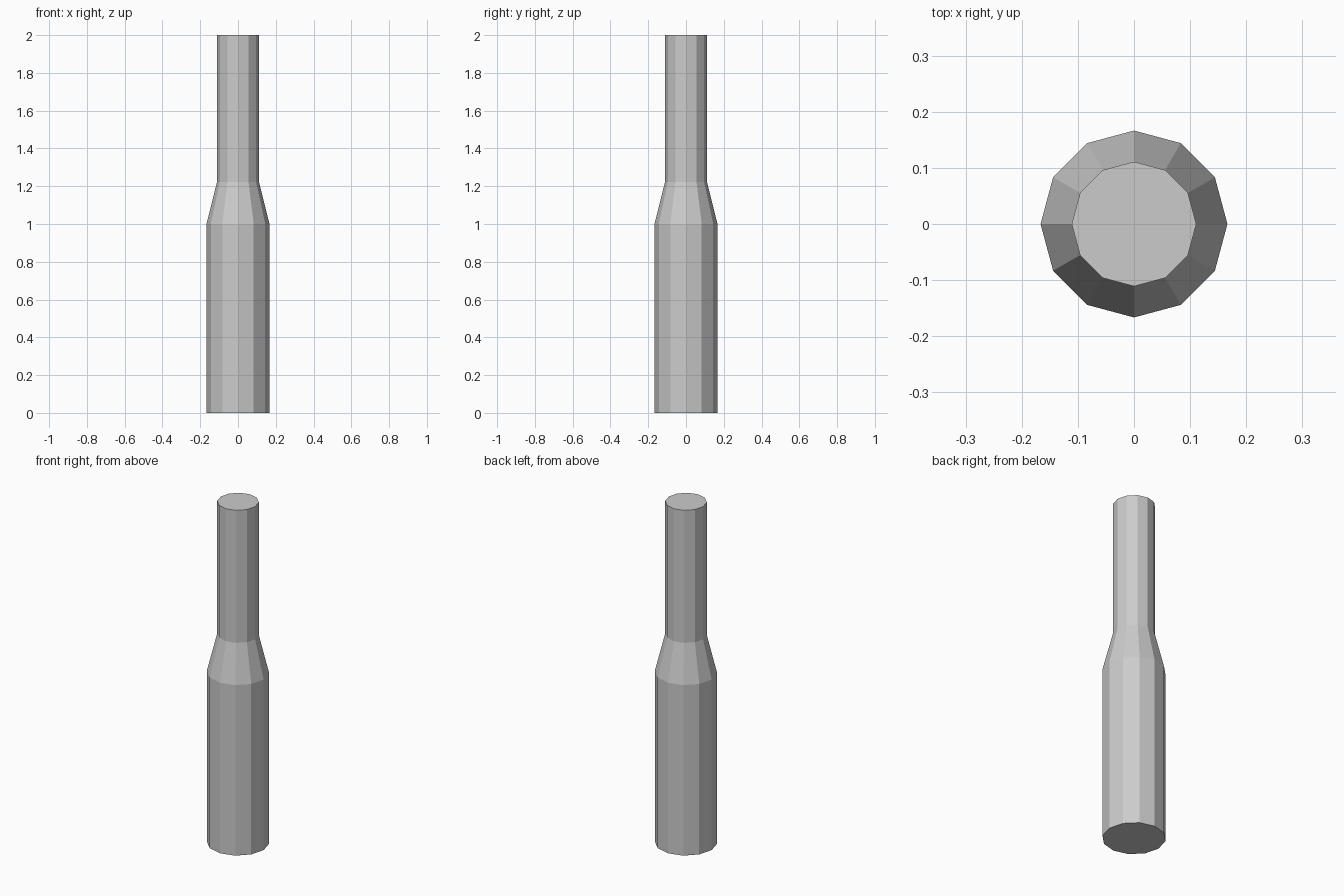
import bpy, bmesh
from math import cos, sin, tau

if "Cube" in bpy.data.objects:
    bpy.data.objects.remove(bpy.data.objects["Cube"])

SIDES = 12
# Stepped handle profile: (radius, height)
PROFILE = [(0.1665, 0.0), (0.1665, 1.0), (0.111, 1.222), (0.111, 2.0)]

# Lathed body: one ring per profile point, bridged and capped
bm = bmesh.new()
rings = [[bm.verts.new((r * cos(tau * i / SIDES), r * sin(tau * i / SIDES), z))
          for i in range(SIDES)] for r, z in PROFILE]
for low, high in zip(rings, rings[1:]):
    for i in range(SIDES):
        j = (i + 1) % SIDES
        bm.faces.new((low[i], low[j], high[j], high[i]))
bm.faces.new(rings[0][::-1])
bm.faces.new(rings[-1])

mesh = bpy.data.meshes.new("stepped_post")
bm.to_mesh(mesh)
bm.free()
bpy.context.collection.objects.link(bpy.data.objects.new("stepped_post", mesh))
